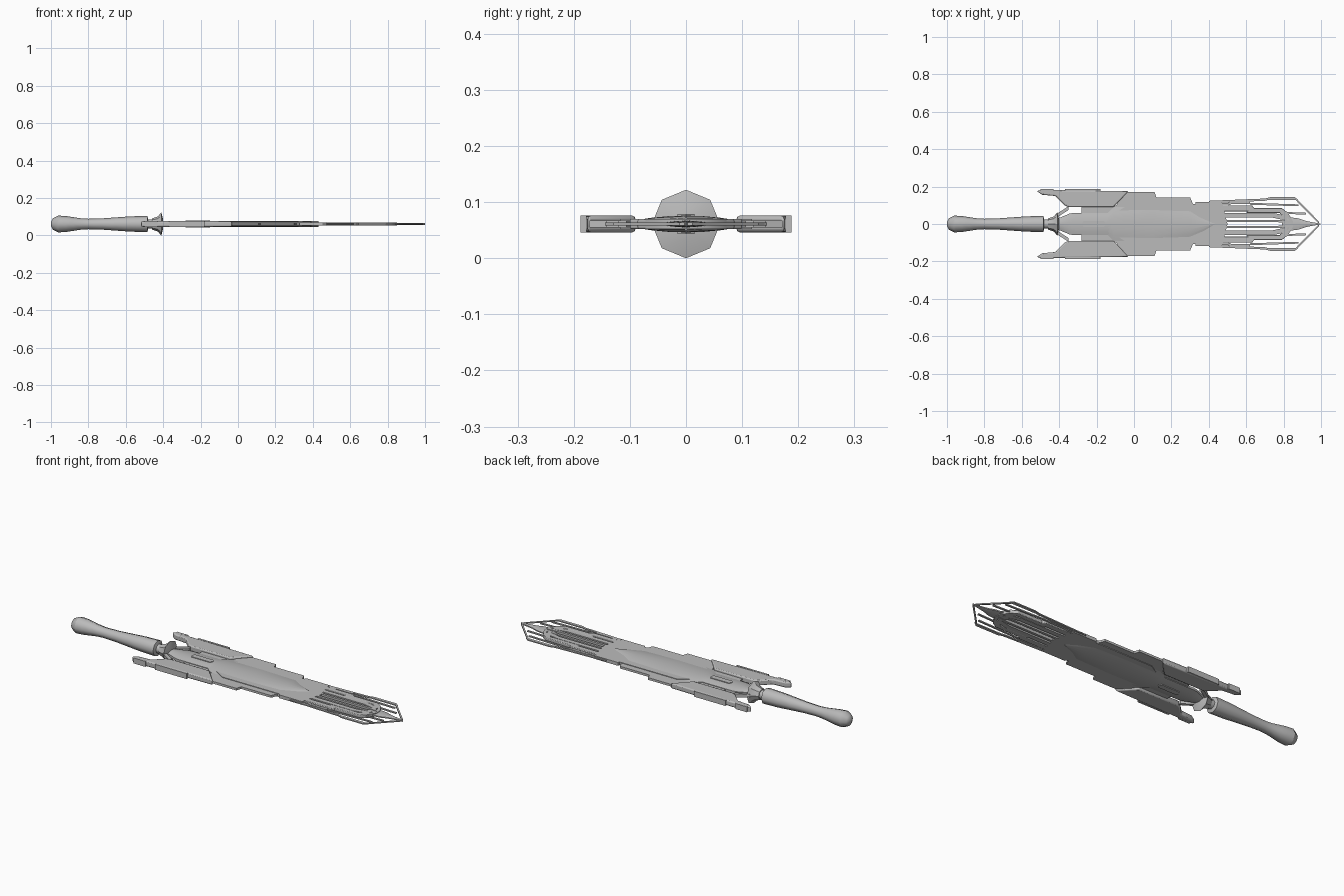
import bpy, bmesh, math

if "Cube" in bpy.data.objects:
    bpy.data.objects.remove(bpy.data.objects["Cube"])

AXIS_HEIGHT = .061
THICK, MIDDLE, SLIM, THIN = .015, .009, .006, .003  # half thicknesses of the plates

steel = bpy.data.materials.new("grey_steel")
steel.use_nodes = True
steel.diffuse_color = (.5, .5, .5, 1)
steel.node_tree.nodes["Principled BSDF"].inputs["Base Color"].default_value = steel.diffuse_color


def finish(name, bm, angle=35):
    bmesh.ops.recalc_face_normals(bm, faces=bm.faces)
    mesh = bpy.data.meshes.new(name)
    bm.to_mesh(mesh)
    bm.free()
    mesh.materials.append(steel)
    obj = bpy.data.objects.new(name, mesh)
    obj.location.z = AXIS_HEIGHT
    bpy.context.collection.objects.link(obj)
    bpy.ops.object.select_all(action='DESELECT')
    obj.select_set(True)
    bpy.context.view_layer.objects.active = obj
    bpy.ops.object.shade_smooth_by_angle(angle=math.radians(angle))
    return obj


def loft(name, sections, angle=35):
    """Join rings of (y, z) points placed along x, capping both ends."""
    bm = bmesh.new()
    rings = [[bm.verts.new((x, y, z)) for y, z in ring] for x, ring in sections]
    for near, far in zip(rings, rings[1:]):
        for i in range(len(near)):
            bm.faces.new((near[i - 1], near[i], far[i], far[i - 1]))
    bm.faces.new(rings[0])
    bm.faces.new(rings[-1])
    return finish(name, bm, angle)


def eased(keys, steps=4):
    """Fill in a flowing profile between a few (x, radius) keys."""
    filled = [keys[0]]
    for (x, r), (next_x, next_r) in zip(keys, keys[1:]):
        for i in range(steps):
            t = (i + 1) / steps
            blend = (1 - math.cos(math.pi * t)) / 2
            filled.append((x + (next_x - x) * t, r + (next_r - r) * blend))
    return filled


def lathe(name, profile, sides=8, angle=50):
    turns = [i * math.tau / sides for i in range(sides)]
    return loft(name, [(x, [(r * math.cos(a), r * math.sin(a)) for a in turns])
                       for x, r in profile], angle)


def lens(name, profile, half, edge, columns=6):
    """Shallow domed body following (x, half width) keys."""
    steps = [2 * i / columns - 1 for i in range(columns + 1)]
    dome = [(s, edge + (half - edge) * (1 - s * s)) for s in steps]
    ring = dome + [(s, -z) for s, z in reversed(dome)]
    return loft(name, [(x, [(width * s, z) for s, z in ring]) for x, width in profile])


def plate(name, outline, half):
    """Flat plate from an x, y outline, mirrored to both sides of the axis."""
    bm = bmesh.new()
    face = bm.faces.new([bm.verts.new((x, y, -half)) for x, y in outline])
    grown = bmesh.ops.extrude_face_region(bm, geom=[face])["geom"]
    verts = [v for v in grown if isinstance(v, bmesh.types.BMVert)]
    bmesh.ops.translate(bm, verts=verts, vec=(0, 0, half + half))
    obj = finish(name, bm)
    mirror = obj.modifiers.new("both_sides", 'MIRROR')
    mirror.use_axis = (False, True, False)
    return obj


def bar(name, start, end, inner, outer, half, lean=.03):
    """Straight plate whose ends lean in toward the outer edge."""
    return plate(name, [(start, inner), (start + lean, outer),
                        (end - lean, outer), (end, inner)], half)


def strip(name, path, width, half):
    """Narrow rod following a path in x, y."""
    upper = [(x, y + width / 2) for x, y in path]
    lower = [(x, y - width / 2) for x, y in reversed(path)]
    return plate(name, upper + lower, half)


def soften(obj, width):
    bevel = obj.modifiers.new("soft_edge", 'BEVEL')
    bevel.width = width
    bevel.segments = 2


# Grip with a rounded pommel, then neck and flared collar
lathe("pommel", [(-1, .01), (-.99, .03), (-.96, .045)])
lathe("grip", eased([(-.96, .045), (-.8, .028), (-.5, .043)]))
lathe("grip_end", [(-.5, .043), (-.485, .043), (-.48, .025), (-.45, .025)])
lathe("collar", [(-.46, .03), (-.43, .04), (-.41, .061), (-.4, .025)], angle=30)
strip("collar_prong", [(-.42, .04), (-.35, .085)], .02, MIDDLE)

# Stem between collar and blade, with a raised centre inlay
lens("stem", eased([(-.42, .03), (-.32, .06), (-.1, .06)]), THICK, SLIM)
bar("stem_inlay", -.28, -.15, 0, .015, THICK + THIN, lean=.01)

# Swept side guards with raised outer rails
guard = plate("side_guard", [(-.49, .156), (-.52, .175), (-.5, .183), (-.03, .175),
                             (-.11, .09), (-.35, .09), (-.37, .1), (-.42, .15)], THICK)
soften(guard, SLIM)
for start, end in ((-.5, -.43), (-.37, -.18)):
    bar("guard_rail", start, end, .177, .188, THICK, lean=0)
bar("guard_inner_step", -.28, -.09, .055, .1, THIN, lean=0)

# Shield-shaped blade body and stepped side wings
lens("blade_body", [(-.17, .03), (-.11, .09), (.1, .094), (.3, .085), (.43, .002)],
     THICK, SLIM)
bar("upper_wing", -.1, .14, .08, .172, SLIM)
bar("lower_wing", -.1, .33, .07, .143, SLIM)
bar("wing_rib", -.1, .42, .06, .108, MIDDLE, lean=.08)

# Forked fore-blade: root plate, stepped rails, rounded nose and tines
bar("fork_root", .3, .5, 0, .118, MIDDLE)
soften(bar("fork_rail", .4, .66, .068, .1, MIDDLE), THIN)
soften(bar("fork_shoulder", .6, .82, .06, .086, MIDDLE), THIN)
strip("fork_nose", [(.78, .07), (.82, .05), (.85, 0)], .03, MIDDLE)
strip("outer_tine", [(.38, .047), (.74, .047), (.82, .03)], .026, MIDDLE)
strip("inner_tine", [(.42, .016), (.77, .016), (.84, .01)], .013, MIDDLE)
strip("fork_edge", [(.36, .105), (.5, .105), (.52, .113), (.62, .113)], .014, SLIM)

# Thin outer frame converging on the point
strip("outer_frame", [(.4, .118), (.7, .13), (.73, .138), (.86, .138), (.99, .006)],
      .012, THIN)
bar("frame_corner", .7, .88, .128, .143, THIN, lean=.02)
strip("frame_brace", [(.62, .108), (.88, .1)], .01, THIN)
strip("tip_brace", [(.79, .06), (.92, .055)], .01, THIN)

# Pointed tip
lens("tip", [(.79, .01), (.83, .036), (.88, .03), (.92, .016), (1, .001)], SLIM, THIN)
